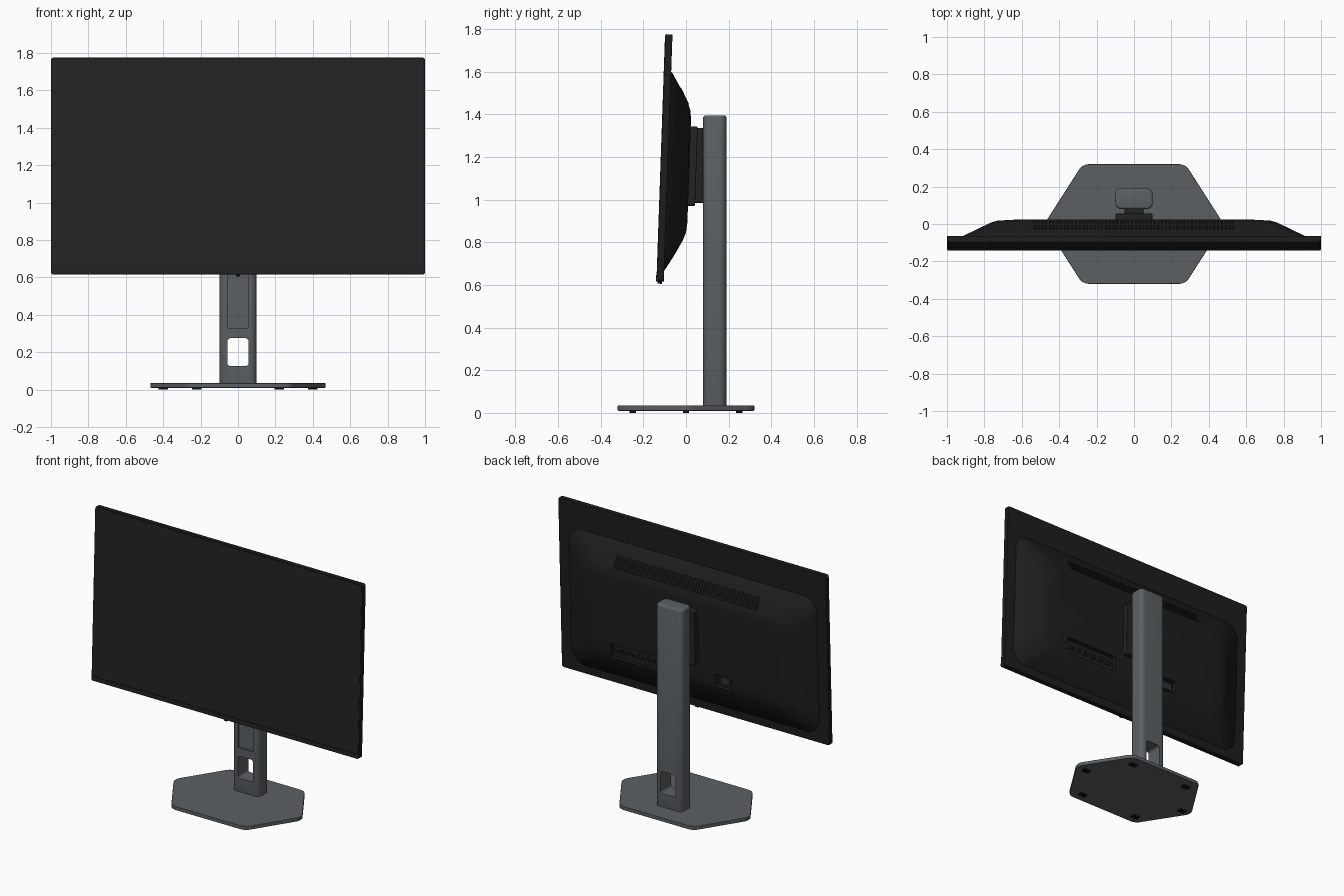
import bpy, bmesh, math
from mathutils import Vector, Matrix

if "Cube" in bpy.data.objects:
    bpy.data.objects.remove(bpy.data.objects["Cube"])


def material(name, rgb):
    m = bpy.data.materials.new(name)
    m.diffuse_color = (*rgb, 1)
    m.use_nodes = True
    m.node_tree.nodes["Principled BSDF"].inputs["Base Color"].default_value = m.diffuse_color
    return m


SCREEN = material("screen_black", (0.017, 0.017, 0.017))
SHELL = material("shell_black", (0.0125, 0.0125, 0.0125))
MOUNT = material("mount_charcoal", (0.017, 0.017, 0.017))
DARK = material("slot_black", (0.005, 0.005, 0.005))
METAL = material("port_grey", (0.03, 0.03, 0.03))
GREY = material("stand_grey", (0.105, 0.118, 0.124))

# Local frame of the tilted display: y is depth (back positive), z is up
TILT = Matrix.Translation((0, -0.10, 1.195)) @ Matrix.Rotation(math.radians(-2), 4, 'X')
STAND = Matrix.Identity(4)


def rounded(corners, r, n=6):
    """Round every corner of a convex polygon."""
    out = []
    for i, c in enumerate(corners):
        p = Vector(c)
        a = (Vector(corners[i - 1]) - p).normalized()
        b = (Vector(corners[(i + 1) % len(corners)]) - p).normalized()
        half = a.angle(b) / 2
        t = r / math.tan(half)
        centre = p + (a + b).normalized() * (r / math.sin(half))
        s, e = p + a * t - centre, p + b * t - centre
        out += [centre + s.lerp(e, k / n).normalized() * r for k in range(n + 1)]
    return out


def rect(x0, x1, z0, z1, r, n=6):
    return rounded([(x0, z0), (x1, z0), (x1, z1), (x0, z1)], r, n)


def finish(name, bm, mat, frame, bevel=0.0):
    bmesh.ops.recalc_face_normals(bm, faces=bm.faces)
    me = bpy.data.meshes.new(name)
    bm.to_mesh(me)
    bm.free()
    me.materials.append(mat)
    ob = bpy.data.objects.new(name, me)
    bpy.context.collection.objects.link(ob)
    ob.matrix_world = frame
    if bevel:
        mod = ob.modifiers.new("bevel", 'BEVEL')
        mod.width, mod.segments = bevel, 3
        mod.limit_method, mod.angle_limit = 'ANGLE', math.radians(50)
    smooth(me)
    return ob


def smooth(me):
    me.polygons.foreach_set("use_smooth", [True] * len(me.polygons))
    me.set_sharp_from_angle(angle=math.radians(32))


def loft(name, rings, mat, frame, bevel=0.0):
    """Skin a list of closed 3D rings and cap both ends."""
    bm = bmesh.new()
    vs = [[bm.verts.new(p) for p in ring] for ring in rings]
    n = len(vs[0])
    for a, b in zip(vs, vs[1:]):
        for i in range(n):
            j = (i + 1) % n
            bm.faces.new((a[i], a[j], b[j], b[i]))
    bm.faces.new(vs[0])
    bm.faces.new(vs[-1])
    return finish(name, bm, mat, frame, bevel)


def prism(name, pts, lo, hi, mat, frame=STAND, bevel=0.0, axis='Y'):
    place = (lambda p, d: (p[0], d, p[1])) if axis == 'Y' else (lambda p, d: (p[0], p[1], d))
    return loft(name, [[place(p, d) for p in pts] for d in (lo, hi)], mat, frame, bevel)


def boxes(name, items, mat, frame, tilt=None):
    """Many boxes (centre, size) in one object."""
    bm = bmesh.new()
    for c, s in items:
        m = Matrix.Translation(c) @ (tilt or Matrix.Identity(4)) @ Matrix.Diagonal((*s, 1))
        bmesh.ops.create_cube(bm, size=1, matrix=m)
    return finish(name, bm, mat, frame)


def carve(ob, cutters):
    """Cut the helpers out of a part, bake the result and drop the helpers."""
    for c in cutters:
        mod = ob.modifiers.new("cut", 'BOOLEAN')
        mod.operation, mod.solver, mod.object = 'DIFFERENCE', 'EXACT', c
        c.hide_render = True
    bpy.context.view_layer.update()
    me = bpy.data.meshes.new_from_object(ob.evaluated_get(bpy.context.evaluated_depsgraph_get()))
    ob.modifiers.clear()
    ob.data = me
    smooth(me)
    for c in cutters:
        bpy.data.objects.remove(c)


# --- Display panel ---
prism("panel_frame", rect(-1, 1, -0.58, 0.58, 0.014), -0.0165, 0.0165, SHELL, TILT, 0.003)
prism("screen", rect(-0.993, 0.993, -0.548, 0.574, 0.008), -0.0185, -0.014, SCREEN, TILT)
prism("chin", rect(-0.998, 0.998, -0.579, -0.550, 0.008), -0.0205, -0.014, SCREEN, TILT)
prism("control_nub", rect(-0.012, 0.012, -0.590, -0.57, 0.004), -0.014, 0.008, DARK, TILT)
prism("power_light", rect(0.905, 0.917, -0.569, -0.565, 0.001), -0.0215, -0.019, METAL, TILT)

# --- Back housing: sloped sides with a soft shoulder (depth, half width, top, bottom) ---
profile = [(0.010, 0.93, 0.41, -0.53), (0.022, 0.922, 0.40, -0.52), (0.066, 0.835, 0.325, -0.445),
           (0.100, 0.770, 0.262, -0.38), (0.112, 0.735, 0.230, -0.345), (0.117, 0.680, 0.190, -0.30)]
housing = loft("back_housing",
               [[(p[0], d, p[1]) for p in rect(-w, w, lo, hi, 0.10, 8)] for d, w, hi, lo in profile],
               SHELL, TILT)
PORTS = [("input", 0.16, 0.56, -0.36, -0.255), ("power", -0.345, -0.225, -0.345, -0.255)]
carve(housing, [prism(n + "_cutter", rect(a, b, lo, hi, 0.01), 0.085, 0.16, SHELL, TILT)
                for n, a, b, lo, hi in PORTS])

# Connectors inside the two recesses
boxes("input_connectors", [((0.205 + 0.062 * i, 0.091, -0.305), (0.042, 0.016, 0.026)) for i in range(6)],
      METAL, TILT)
boxes("connector_openings", [((0.205 + 0.062 * i, 0.0985, -0.305), (0.032, 0.003, 0.014)) for i in range(6)],
      DARK, TILT)
boxes("power_socket", [((-0.285, 0.092, -0.30), (0.07, 0.018, 0.045))], METAL, TILT)

# Vent slots along the upper slope
slope = Matrix.Rotation(math.atan2(0.034, 0.063), 4, 'X')
boxes("vent_slots", [((-0.53 + 0.02 * i, 0.0835, 0.2935), (0.010, 0.004, 0.088)) for i in range(54)],
      DARK, TILT, slope)

# --- Mount between housing and stand ---
prism("mount_plate", rect(-0.10, 0.10, -0.22, 0.152, 0.012), 0.112, 0.15, MOUNT, TILT, 0.004)
prism("slider_neck", rect(-0.05, 0.05, 0.985, 1.335, 0.006), 0.035, 0.105, MOUNT)

# --- Stand column with a cable opening and a slider track ---
column = prism("stand_column", rect(-0.10, 0.10, 0.08, 0.19, 0.032), 0.02, 1.395, GREY,
               bevel=0.012, axis='Z')
carve(column, [
    prism("opening_cutter", rect(-0.056, 0.056, 0.125, 0.275, 0.016), 0.0, 0.3, GREY),
    prism("track_cutter", rect(-0.056, 0.056, 0.33, 1.345, 0.004), 0.0, 0.092, GREY)])

# --- Hexagonal base with feet ---
HEX = [(0.48, 0), (0.275, 0.32), (-0.275, 0.32), (-0.48, 0), (-0.275, -0.32), (0.275, -0.32)]
prism("base", rounded(HEX, 0.065), 0.010, 0.035, GREY, bevel=0.003, axis='Z')
boxes("feet", [((x, y, 0.006), (0.05, 0.03, 0.012)) for x, y in
               [(-0.40, 0), (0.40, 0), (-0.22, 0.25), (0.22, 0.25), (-0.22, -0.25), (0.22, -0.25)]],
      DARK, STAND)
